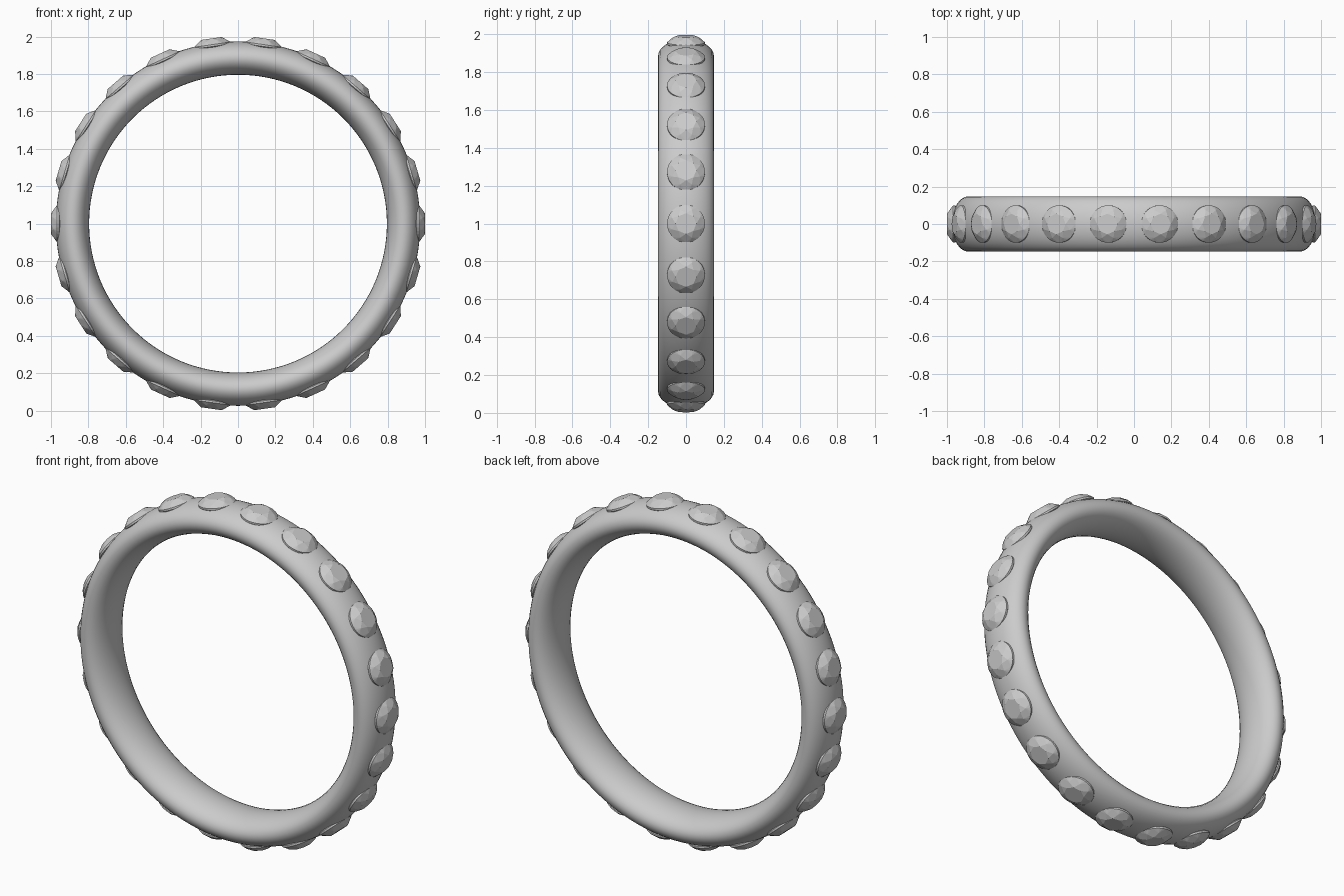
import bpy, bmesh
from math import pi, sin, cos, tau
from mathutils import Matrix

if "Cube" in bpy.data.objects:
    bpy.data.objects.remove(bpy.data.objects["Cube"])

STONES = 22
CENTRE = Matrix.Translation((0, 0, 1))

# Band: torus with an oval cross-section, axis along y
bpy.ops.mesh.primitive_torus_add(major_radius=0.885, minor_radius=0.089,
                                 major_segments=128, minor_segments=32)
band = bpy.context.object
band.name = "band"
band.data.transform(CENTRE @ Matrix.Rotation(pi / 2, 4, 'X') @ Matrix.Diagonal((1, 1, 1.66, 1)))
bpy.ops.object.shade_smooth()


# Brilliant-cut stone: table, star points, round girdle and pavilion
def stone_mesh():
    bm = bmesh.new()

    def ring(n, r, z, off=0.0):
        return [bm.verts.new((r * cos(tau * i / n + off), r * sin(tau * i / n + off), z))
                for i in range(n)]

    table = ring(8, 0.055, 1.0)
    star = ring(8, 0.08, 0.986, pi / 8)
    top = ring(32, 0.1, 0.967)
    low = ring(32, 0.1, 0.957)
    tip = bm.verts.new((0, 0, 0.87))
    bm.faces.new(table)
    for i in range(8):
        j = (i + 1) % 8
        g = 4 * i
        bm.faces.new((table[i], star[i], table[j]))               # star facet
        bm.faces.new((table[j], star[i], top[(g + 4) % 32], star[j]))  # kite facet
        for k in range(4):                                        # upper girdle facets
            bm.faces.new((star[i], top[g + k], top[(g + k + 1) % 32]))
    for i in range(32):
        j = (i + 1) % 32
        bm.faces.new((top[i], low[i], low[j], top[j]))
        bm.faces.new((low[i], tip, low[j]))
    bmesh.ops.recalc_face_normals(bm, faces=bm.faces)
    me = bpy.data.meshes.new("stone")
    bm.to_mesh(me)
    bm.free()
    return me


# Stones set evenly all round the outside of the band
mesh = stone_mesh()
for i in range(STONES):
    ob = bpy.data.objects.new(f"stone_{i + 1}", mesh)
    ob.matrix_world = CENTRE @ Matrix.Rotation(pi / 2 + tau * i / STONES, 4, 'Y')
    bpy.context.collection.objects.link(ob)
